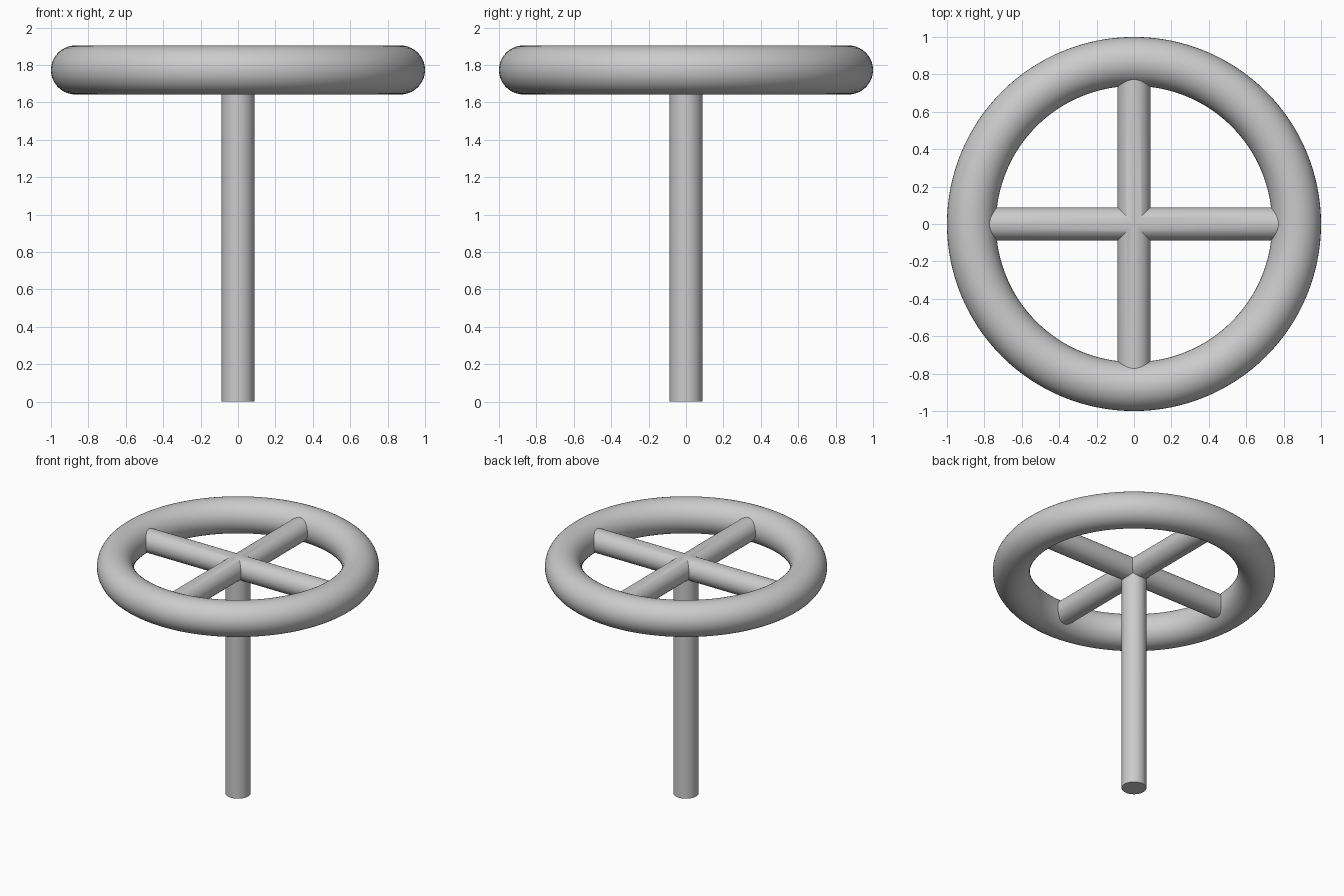
import bpy, math

if "Cube" in bpy.data.objects:
    bpy.data.objects.remove(bpy.data.objects["Cube"])

RIM_Z, MAJOR, MINOR, ROD = 1.773, 0.869, 0.131, 0.088


def rod(name, length, loc, rot):
    bpy.ops.mesh.primitive_cylinder_add(vertices=48, radius=ROD, depth=length,
                                        location=loc, rotation=rot)
    obj = bpy.context.object
    obj.name = name
    return obj


# Round hand rim
bpy.ops.mesh.primitive_torus_add(major_segments=128, minor_segments=40,
                                 major_radius=MAJOR, minor_radius=MINOR,
                                 location=(0, 0, RIM_Z))
wheel = bpy.context.object
wheel.name = "hand_wheel"

# Crossing spokes and central stem, ending inside the rim and hub
h = math.pi / 2
rods = [rod("spoke_x", 2 * MAJOR, (0, 0, RIM_Z), (0, h, 0)),
        rod("spoke_y", 2 * MAJOR, (0, 0, RIM_Z), (h, 0, 0)),
        rod("stem", RIM_Z, (0, 0, RIM_Z / 2), (0, 0, 0))]

# Fuse everything into one solid
for r in rods:
    mod = wheel.modifiers.new("fuse", 'BOOLEAN')
    mod.operation, mod.solver, mod.object = 'UNION', 'EXACT', r
    bpy.ops.object.select_all(action='DESELECT')
    wheel.select_set(True)
    bpy.context.view_layer.objects.active = wheel
    bpy.ops.object.modifier_apply(modifier=mod.name)
    bpy.data.objects.remove(r, do_unlink=True)

bpy.ops.object.shade_smooth_by_angle(angle=math.radians(30))
